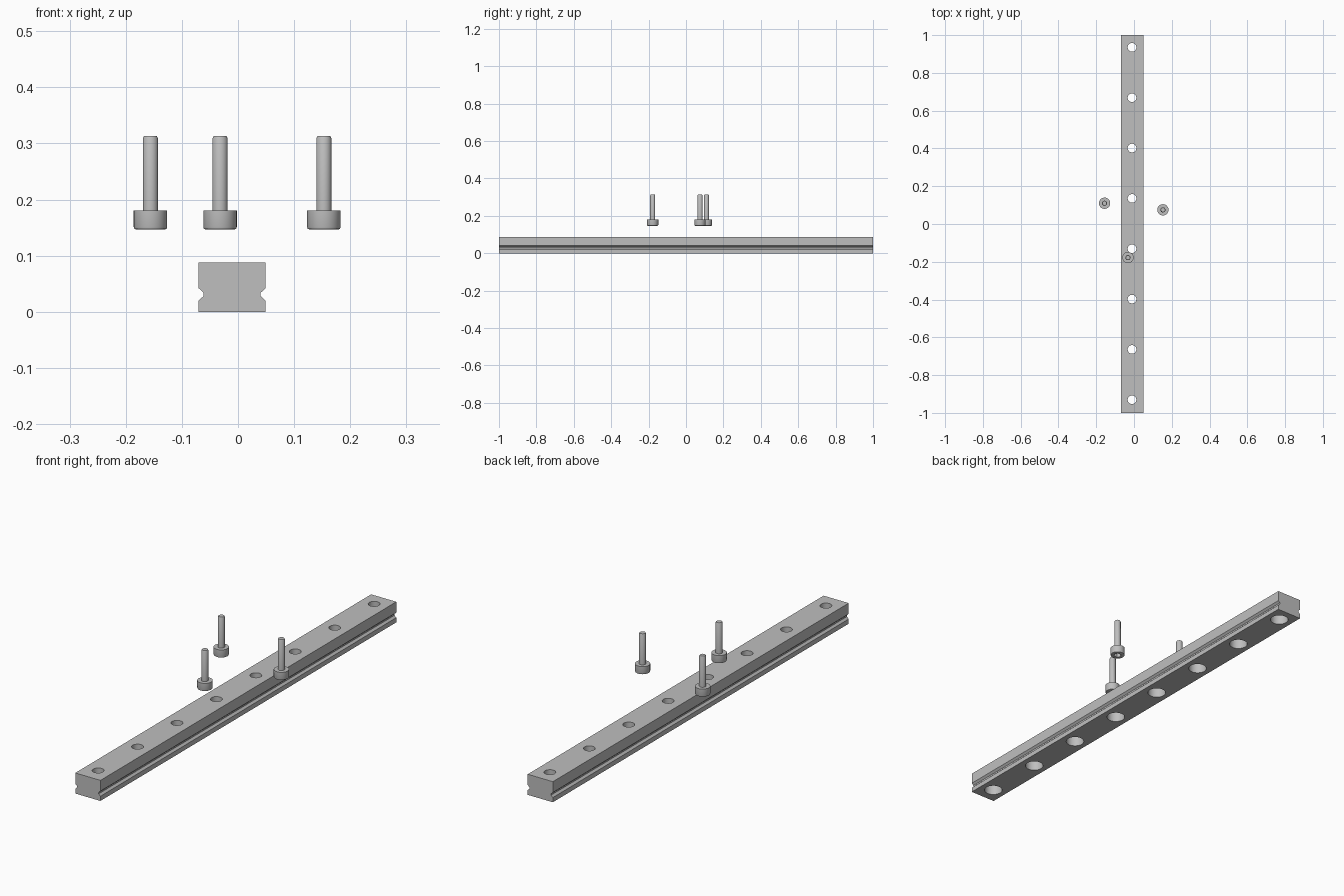
import bpy, bmesh, math

if "Cube" in bpy.data.objects:
    bpy.data.objects.remove(bpy.data.objects["Cube"], do_unlink=True)

steel = bpy.data.materials.new("steel_grey")
steel.use_nodes = True
steel.diffuse_color = (0.52, 0.52, 0.52, 1)
steel.node_tree.nodes["Principled BSDF"].inputs["Base Color"].default_value = steel.diffuse_color


def make_object(name, bm):
    bmesh.ops.recalc_face_normals(bm, faces=bm.faces)
    mesh = bpy.data.meshes.new(name)
    bm.to_mesh(mesh)
    bm.free()
    mesh.materials.append(steel)
    obj = bpy.data.objects.new(name, mesh)
    bpy.context.collection.objects.link(obj)
    return obj


def lathe(bm, profile, steps, x=0, y=0):
    """Spin a closed (radius, z) profile about a vertical axis."""
    rings = []
    for r, z in profile:
        rings.append([bm.verts.new((x + r * math.cos(a), y + r * math.sin(a), z))
                      for a in (2 * math.pi * i / steps for i in range(steps))])
    for low, high in zip(rings, rings[1:]):
        for i in range(steps):
            j = (i + 1) % steps
            bm.faces.new((low[i], low[j], high[j], high[i]))
    bm.faces.new(rings[0])
    bm.faces.new(rings[-1])


def cut(obj, cutter):
    """Subtract the cutter from the object, then discard it."""
    mod = obj.modifiers.new("cut", 'BOOLEAN')
    mod.operation = 'DIFFERENCE'
    mod.solver = 'EXACT'
    mod.object = cutter
    select(obj)
    bpy.ops.object.modifier_apply(modifier=mod.name)
    bpy.data.objects.remove(cutter, do_unlink=True)


def select(obj):
    bpy.ops.object.select_all(action='DESELECT')
    obj.select_set(True)
    bpy.context.view_layer.objects.active = obj


def smooth(obj):
    select(obj)
    bpy.ops.object.shade_smooth_by_angle(angle=math.radians(30))


# Rail: mirrored grooved cross-section extruded along y
RAIL_X, HEIGHT = -0.0105, 0.088
half = [(0.0595, 0), (0.0595, 0.02), (0.051, 0.028), (0.051, 0.034),
        (0.0595, 0.042), (0.0595, HEIGHT)]
section = half + [(-x, z) for x, z in reversed(half)]
bm = bmesh.new()
front = bm.faces.new([bm.verts.new((RAIL_X + x, -1, z)) for x, z in section])
back = bmesh.ops.extrude_face_region(bm, geom=[front])["geom"]
bmesh.ops.translate(bm, vec=(0, 2, 0),
                    verts=[v for v in back if isinstance(v, bmesh.types.BMVert)])
rail = make_object("rail", bm)

# Eight through holes, counterbored from underneath
bm = bmesh.new()
for i in range(8):
    lathe(bm, [(0.037, -0.02), (0.037, 0.055), (0.023, 0.055), (0.023, 0.12)],
          40, RAIL_X, 0.935 - i * 0.2665)
cut(rail, make_object("hole_cutter", bm))
smooth(rail)

# Upturned socket-head screws
BASE, TOP = 0.147, 0.313
screw_profile = [(0.0265, BASE), (0.0288, BASE + 0.001), (0.0298, BASE + 0.004),
                 (0.0298, 0.181), (0.0135, 0.181), (0.0135, TOP - 0.004), (0.0115, TOP)]
for n, (x, y) in enumerate([(-0.156, 0.11), (0.153, 0.075), (-0.032, -0.178)], 1):
    bm = bmesh.new()
    lathe(bm, screw_profile, 40)
    screw = make_object(f"screw_{n}", bm)
    bm = bmesh.new()
    lathe(bm, [(0.0155, BASE - 0.01), (0.0155, BASE + 0.017)], 6)
    cut(screw, make_object("socket_cutter", bm))
    screw.location = (x, y, 0)
    smooth(screw)
